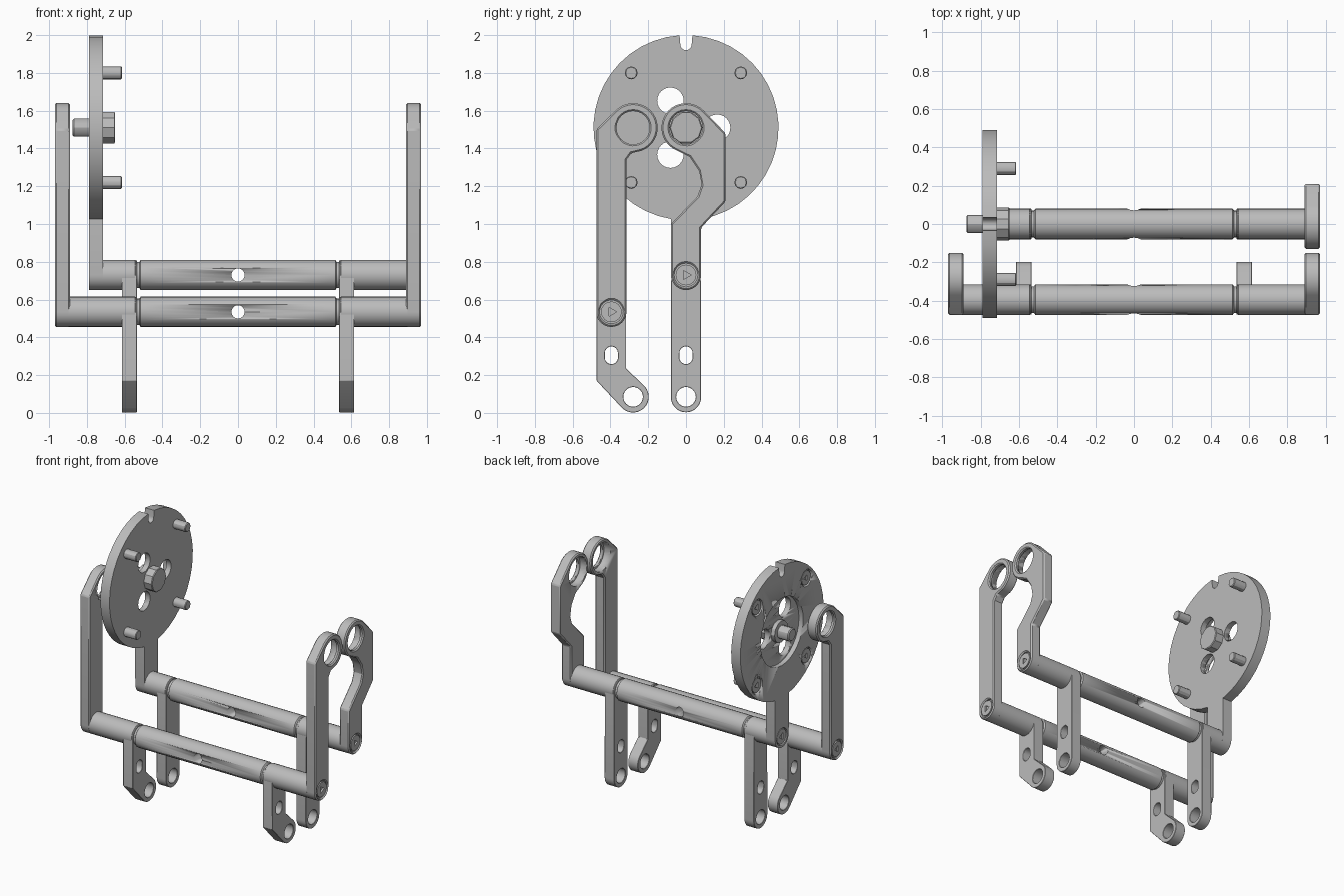
import bpy, bmesh
from math import cos, sin, radians, pi
from mathutils import Vector

cube = bpy.data.objects.get("Cube")
if cube:
    bpy.data.objects.remove(cube)

steel = bpy.data.materials.new("grey steel")
steel.use_nodes = True
GREY = (0.5, 0.5, 0.5, 1)
steel.diffuse_color = GREY
steel.node_tree.nodes["Principled BSDF"].inputs["Base Color"].default_value = GREY


def activate(ob):
    bpy.ops.object.select_all(action='DESELECT')
    ob.select_set(True)
    bpy.context.view_layer.objects.active = ob


def finish(name, bm):
    bmesh.ops.recalc_face_normals(bm, faces=bm.faces)
    me = bpy.data.meshes.new(name)
    bm.to_mesh(me)
    bm.free()
    me.materials.append(steel)
    ob = bpy.data.objects.new(name, me)
    bpy.context.collection.objects.link(ob)
    activate(ob)
    bpy.ops.object.shade_smooth_by_angle(angle=radians(30))
    return ob


def arc(y, z, r, start, end, n=14):
    """Points on an arc in the side plane, angles in degrees."""
    angles = [radians(start + (end - start) * i / n) for i in range(n + 1)]
    return [(y + r * cos(a), z + r * sin(a)) for a in angles]


def ring(y, z, r, n=24):
    return arc(y, z, r, 0, 360, n)[:-1]


def slot(y, z, r, half):
    return arc(y, z + half, r, 0, 180, 8) + arc(y, z - half, r, 180, 360, 8)


def prism(name, x0, x1, outline, holes=(), bevel=0.0):
    """Side profile with holes, extruded along x."""
    bm = bmesh.new()
    edges = []
    for loop in [outline, *holes]:
        vs = [bm.verts.new((x0, y, z)) for y, z in loop]
        edges += [bm.edges.new((vs[i - 1], vs[i])) for i in range(len(vs))]
    bmesh.ops.triangle_fill(bm, edges=edges, use_beauty=True, normal=(1, 0, 0))
    ext = bmesh.ops.extrude_face_region(bm, geom=bm.faces[:])
    moved = [g for g in ext["geom"] if isinstance(g, bmesh.types.BMVert)]
    bmesh.ops.translate(bm, verts=moved, vec=(x1 - x0, 0, 0))
    ob = finish(name, bm)
    if bevel:
        mod = ob.modifiers.new("edge", 'BEVEL')
        mod.width, mod.segments = bevel, 1
        mod.limit_method, mod.angle_limit = 'ANGLE', radians(40)
        activate(ob)
        bpy.ops.object.modifier_apply(modifier=mod.name)
    return ob


def lathe(name, y, z, profile, n=24):
    """Spin (x, radius) points about an axis along x."""
    bm = bmesh.new()
    vs = [bm.verts.new((x, y + r, z)) for x, r in profile]
    es = [bm.edges.new(pair) for pair in zip(vs, vs[1:])]
    bmesh.ops.spin(bm, geom=vs + es, cent=(0, y, z), axis=(1, 0, 0),
                   angle=2 * pi, steps=n, use_merge=True)
    bmesh.ops.remove_doubles(bm, verts=bm.verts, dist=1e-5)
    return finish(name, bm)


def cut(ob, cutter):
    mod = ob.modifiers.new("cut", 'BOOLEAN')
    mod.operation, mod.solver, mod.object = 'DIFFERENCE', 'EXACT', cutter
    activate(ob)
    bpy.ops.object.modifier_apply(modifier=mod.name)
    bpy.data.objects.remove(cutter)


def screw(name, x0, x1, y, z, r):
    """Screw head with a triangular socket."""
    prism(name, x0, x1, ring(y, z, r, 16), [ring(y, z, r * 0.5, 3)])


def rod(name, y, z, left, right):
    """Grooved shaft with a cross hole in the middle."""
    def groove(x):
        return [(x - 0.015, 0.08), (x - 0.008, 0.07), (x + 0.008, 0.07), (x + 0.015, 0.08)]
    profile = [(left + 0.015, 0), (left + 0.015, 0.07), (left + 0.07, 0.07), (left + 0.07, 0.08),
               *groove(-0.53), *groove(0.53),
               (right - 0.07, 0.08), (right - 0.07, 0.07), (right - 0.015, 0.07), (right - 0.015, 0)]
    shaft = lathe(name, y, z, profile)
    bm = bmesh.new()
    bmesh.ops.create_cone(bm, cap_ends=True, segments=16, radius1=0.035, radius2=0.035, depth=0.4)
    bmesh.ops.rotate(bm, verts=bm.verts, cent=(0, 0, 0),
                     matrix=Vector((0, 0, 1)).rotation_difference(Vector((0, 1, 0))).to_matrix())
    bmesh.ops.translate(bm, verts=bm.verts, vec=(0, y, z))
    cut(shaft, finish("drill", bm))


FY, FZ = -0.395, 0.535     # front shaft axis
RY, RZ = 0.0, 0.73         # rear shaft axis
HUB = 1.51                 # height of the upper bores
OUT, IN = 0.97, 0.89       # arm planes
LEG_OUT, LEG_IN = 0.615, 0.535

# Side profiles
front_arm = (arc(FY, FZ, 0.08, 180, 360) + [(-0.315, 1.34), (-0.29, 1.375)]
             + arc(-0.28, HUB, 0.13, -70, 135, 20) + [(-0.475, 1.5)])
front_leg = (arc(FY, FZ, 0.078, 0, 180) + [(-0.473, 0.17)]
             + arc(-0.28, 0.085, 0.083, 225, 405) + [(-0.317, 0.235)])
rear_arm = (arc(RY, RZ, 0.08, 180, 360) + [(0.08, 0.98), (0.21, 1.12), (0.21, 1.48)]
            + arc(0, HUB, 0.13, 45, 245, 20)
            + [(0.02, 1.355), (0.07, 1.28), (0.083, 1.21), (0.06, 1.145), (-0.08, 1.0)])
rear_leg = arc(RY, RZ, 0.078, 0, 180) + arc(RY, 0.083, 0.08, 180, 360)


def arm(name, s, outline, shaft, hub_y):
    """Upper arm with a stepped bore, and its end screw."""
    plate = prism(name, s * IN, s * OUT, outline,
                  [ring(*shaft, 0.063), ring(hub_y, HUB, 0.088)], 0.008)
    cut(plate, prism("bore", s * (IN - 0.02), s * (IN + 0.055), ring(hub_y, HUB, 0.105)))
    screw(name + "_screw", s * (OUT - 0.03), s * (OUT - 0.003), *shaft, 0.055)


# Shafts
rod("front_shaft", FY, FZ, -OUT, OUT)
rod("rear_shaft", RY, RZ, -0.79, OUT)

# Arms and legs
for s, side in ((1, "left"), (-1, "right")):
    arm("front_arm_" + side, s, front_arm, (FY, FZ), -0.28)
    prism("front_leg_" + side, s * LEG_IN, s * LEG_OUT, front_leg,
          [ring(-0.28, 0.085, 0.052), slot(FY, 0.305, 0.035, 0.012)], 0.006)
    prism("rear_leg_" + side, s * LEG_IN, s * LEG_OUT, rear_leg,
          [ring(RY, 0.085, 0.052), slot(RY, 0.305, 0.035, 0.012)], 0.006)
arm("rear_arm_left", 1, rear_arm, (RY, RZ), 0)

# Disc with top notch, neck, round holes and a recess in its outer face
DISC_OUT, DISC_IN, R = -0.79, -0.715, 0.49
outline = (arc(0, HUB, R, -80.6, 86, 20) + arc(0, 1.95, 0.03, 0, -180, 8)
           + arc(0, HUB, R, 94, 260.6, 20) + arc(RY, RZ, 0.08, 180, 360))
holes = [ring(0.165 * cos(radians(a)), HUB + 0.165 * sin(radians(a)), 0.07) for a in (0, 120, 240)]
disc = prism("disc", DISC_OUT, DISC_IN, outline, holes + [ring(RY, RZ, 0.063)])
cut(disc, prism("recess", DISC_OUT - 0.05, DISC_OUT + 0.035, ring(0, HUB, 0.25, 32)))
screw("rear_shaft_screw", DISC_OUT + 0.03, DISC_OUT + 0.003, RY, RZ, 0.055)

# Four pegs with screw heads on the other face
for i, (y, z) in enumerate([(y, HUB + dz) for y in (-0.29, 0.29) for dz in (-0.29, 0.29)]):
    cut(disc, prism("counterbore", DISC_OUT - 0.05, DISC_OUT + 0.02, ring(y, z, 0.062)))
    screw(f"peg_screw_{i}", DISC_OUT + 0.025, DISC_OUT + 0.004, y, z, 0.052)
    prism(f"peg_{i}", DISC_IN - 0.02, -0.615, ring(y, z, 0.034, 12), (), 0.005)

# Hub nut, collar and pin
prism("hub_nut", DISC_IN - 0.01, -0.65, ring(0, HUB, 0.087, 10), (), 0.005)
lathe("hub_pin", 0, HUB, [(-0.74, 0), (-0.74, 0.08), (-0.785, 0.08), (-0.785, 0.048),
                          (-0.868, 0.048), (-0.875, 0.04), (-0.875, 0)], 12)
